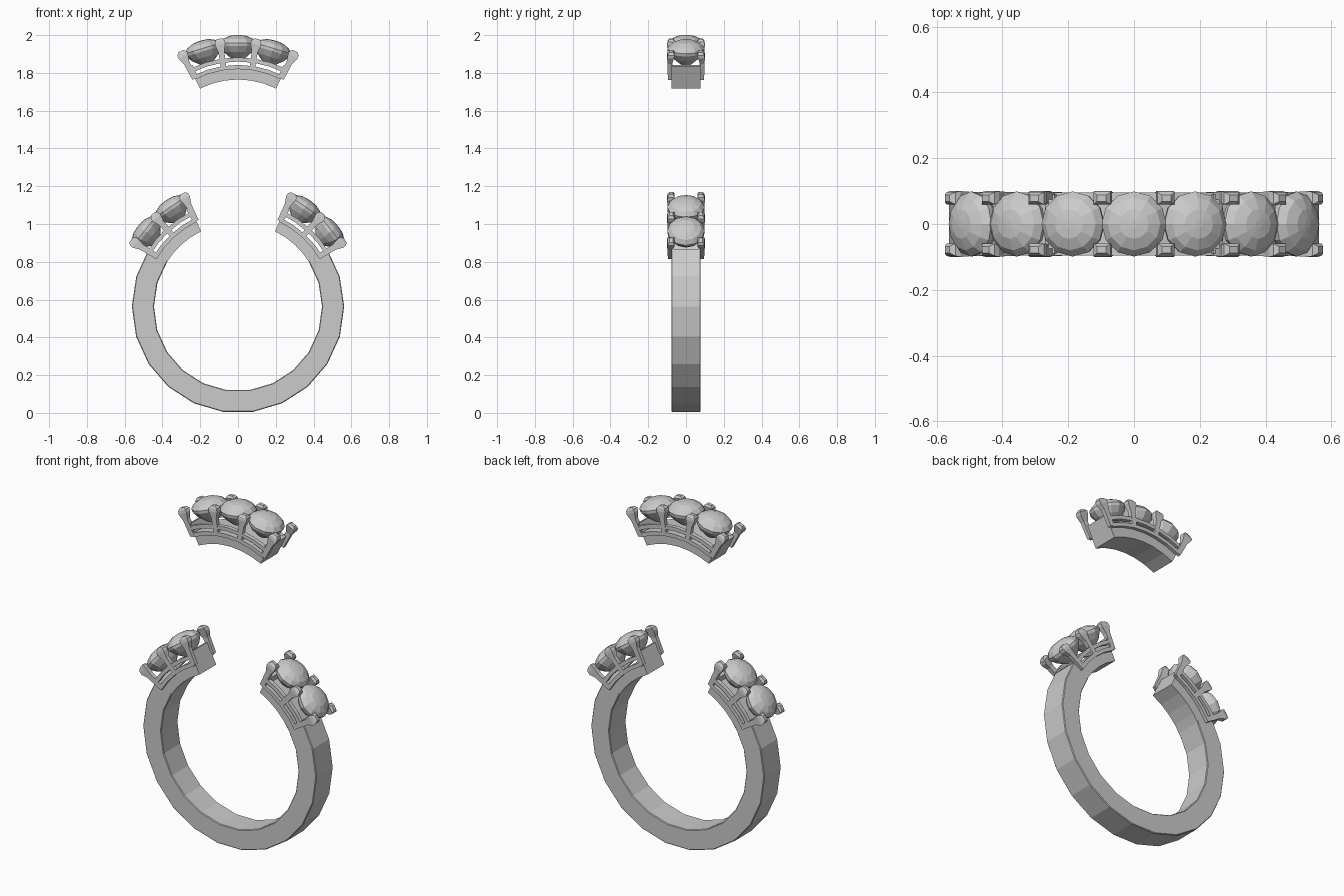
import bpy, bmesh
from math import sin, cos, pi, radians

if "Cube" in bpy.data.objects:
    bpy.data.objects.remove(bpy.data.objects["Cube"])

LOW, HIGH = 0.562, 1.32      # arc centre of the broken ring / of the lifted piece


def place(cz, deg, r, y, t=0.0):
    """Point at angle deg from the top, radius r, sideways offset t."""
    a = radians(deg)
    return (r * sin(a) + t * cos(a), y, cz + r * cos(a) - t * sin(a))


def loft(name, rings):
    """Skin a list of equal point loops and cap both ends."""
    bm = bmesh.new()
    loops = [[bm.verts.new(p) for p in ring] for ring in rings]
    n = len(loops[0])
    for a, b in zip(loops, loops[1:]):
        for i in range(n):
            j = (i + 1) % n
            bm.faces.new((a[i], a[j], b[j], b[i]))
    bm.faces.new(loops[0])
    bm.faces.new(loops[-1])
    bmesh.ops.recalc_face_normals(bm, faces=bm.faces)
    me = bpy.data.meshes.new(name)
    bm.to_mesh(me)
    bm.free()
    ob = bpy.data.objects.new(name, me)
    bpy.context.collection.objects.link(ob)
    return ob


def arc_bar(name, cz, a0, a1, steps, r0, r1, y0, y1, bevel=0.0):
    """Bar of rectangular (optionally chamfered) section bent along the ring."""
    b = bevel
    if b:
        sec = [(r0, y0 + b), (r0, y1 - b), (r0 + b, y1), (r1 - b, y1),
               (r1, y1 - b), (r1, y0 + b), (r1 - b, y0), (r0 + b, y0)]
    else:
        sec = [(r0, y0), (r0, y1), (r1, y1), (r1, y0)]
    return loft(name, [[place(cz, a0 + (a1 - a0) * i / steps, r, y) for r, y in sec]
                       for i in range(steps + 1)])


def stone(cz, deg):
    """Round faceted stone: pavilion, girdle and domed crown."""
    prof = [(0.03, 0.552), (0.075, 0.59), (0.097, 0.622), (0.099, 0.638),
            (0.08, 0.66), (0.045, 0.676), (0.012, 0.68)]
    n = 12
    loft("stone", [[place(cz, deg, h, w * sin(2 * pi * i / n), w * cos(2 * pi * i / n))
                    for i in range(n)] for w, h in prof])


def prongs(cz, deg):
    """Pair of flaring prongs with a blunt claw leaning over the stone."""
    for s in (-1, 1):
        prof = [(0.505, 0.014, 0.074, 0.096), (0.60, 0.016, 0.074, 0.098),
                (0.638, 0.028, 0.064, 0.1), (0.655, 0.026, 0.06, 0.097),
                (0.668, 0.014, 0.068, 0.088)]
        loft("prong", [[place(cz, deg, r, s * y0, -t), place(cz, deg, r, s * y0, t),
                        place(cz, deg, r, s * y1, t), place(cz, deg, r, s * y1, -t)]
                       for r, t, y0, y1 in prof])


def setting(cz, a0, a1, stones, prong_angles, walls, steps):
    """Piece of band with its gallery rails, stones and prongs."""
    arc_bar("setting_band", cz, a0, a1, steps, 0.445, 0.507, -0.077, 0.077)
    arc_bar("base_rail", cz, a0, a1, steps, 0.50, 0.522, -0.096, 0.096)
    for s in (-1, 1):
        arc_bar("upper_rail", cz, a0, a1, steps, 0.54, 0.562,
                *sorted((s * 0.072, s * 0.096)))
    for d in stones:
        stone(cz, d)
    for d in prong_angles:
        prongs(cz, d)
    # cross walls at the broken ends
    for d in walls:
        arc_bar("cross_wall", cz, d - 1, d + 1, 1, 0.51, 0.575, -0.09, 0.09)


# plain lower shank, faceted
arc_bar("shank", LOW, 57, 303, 15, 0.445, 0.562, -0.078, 0.078, 0.004)

# two shoulders left on the ring
for s in (-1, 1):
    setting(LOW, s * 26, s * 59.8, [s * 34, s * 51],
            [s * 26, s * 42.5, s * 58.2], [s * 27], 4)
    # closing bar of the shoulder's outer end
    arc_bar("end_bar", LOW, s * 58, s * 59.8, 1, 0.54, 0.562, -0.096, 0.096)

# broken-out top piece floating above
setting(HIGH, -26.8, 26.8, [-17, 0, 17], [-27, -8.5, 8.5, 27], [-25.8, 25.8], 6)
